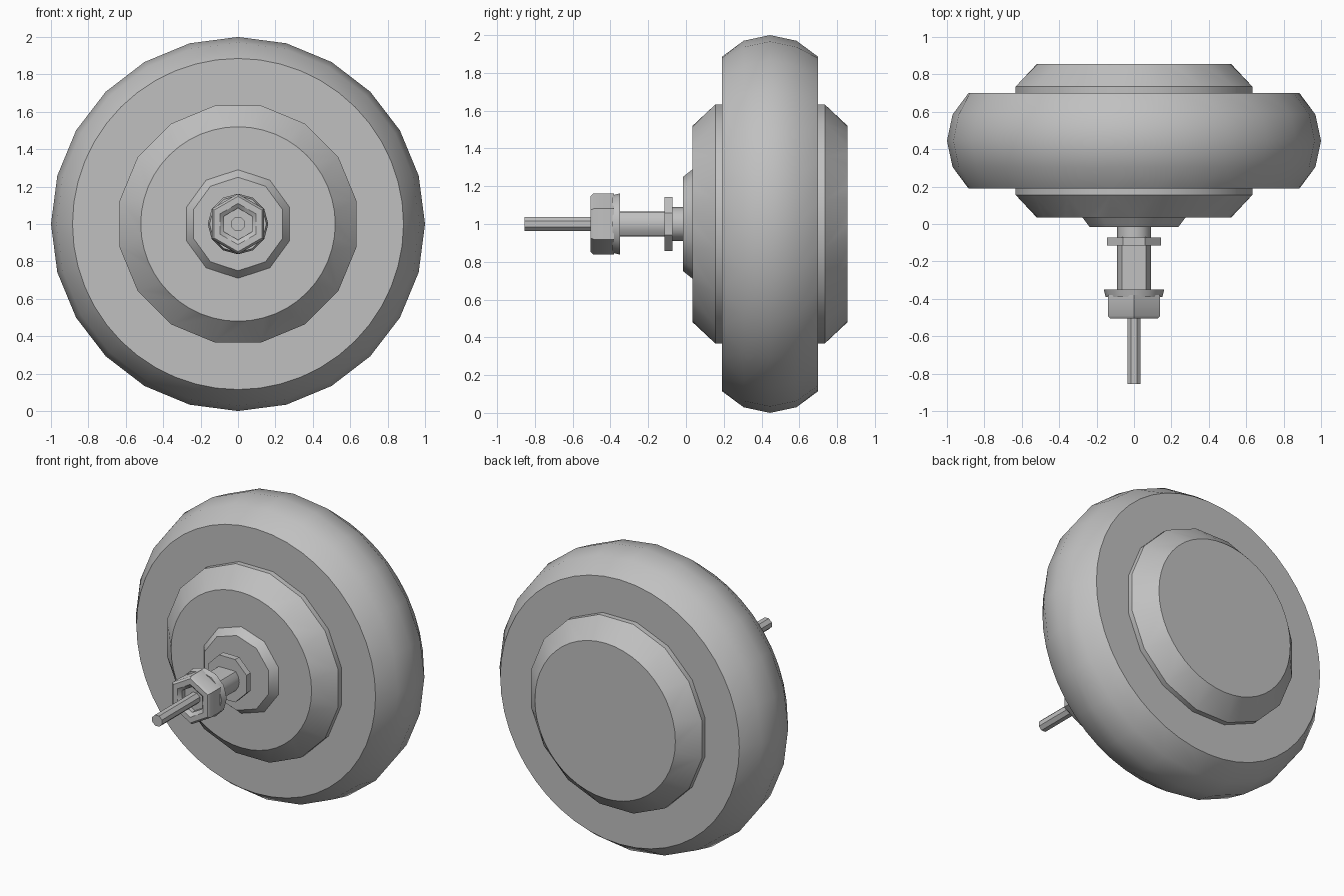
import bpy
import bmesh
from math import cos, sin, pi, radians

cube = bpy.data.objects.get("Cube")
if cube:
    bpy.data.objects.remove(cube)

grey = bpy.data.materials.new("plain grey")
grey.use_nodes = True
grey.diffuse_color = (0.53, 0.53, 0.53, 1)
grey.node_tree.nodes["Principled BSDF"].inputs["Base Color"].default_value = grey.diffuse_color

AXLE_HEIGHT = 1.0


def bridge(bm, a, b, off_a, off_b):
    """Join two rings, which may have different numbers of sides."""
    n, m = len(a), len(b)
    i = j = 0
    while i < n or j < m:
        next_a = (i + 1 + off_a) / n
        next_b = (j + 1 + off_b) / m
        a0, b0 = a[i % n], b[j % m]
        a1, b1 = a[(i + 1) % n], b[(j + 1) % m]
        if i < n and j < m and abs(next_a - next_b) < 1e-6:
            bm.faces.new((a0, a1, b1, b0))
            i, j = i + 1, j + 1
        elif j >= m or (i < n and next_a < next_b):
            bm.faces.new((a0, a1, b0))
            i += 1
        else:
            bm.faces.new((a0, b1, b0))
            j += 1


def turned(name, rings, sides=None, offset=0, flat=None):
    """Turn (y, radius[, sides, offset]) rings about the axle; flat limits the half height."""
    bm = bmesh.new()
    loops = []
    for ring in rings:
        y, r = ring[:2]
        n, off = ring[2:] if len(ring) > 2 else (sides, offset)
        loop = []
        for k in range(n):
            t = pi / 2 + 2 * pi * (k + off) / n
            z = r * sin(t)
            if flat:
                z = max(-flat, min(flat, z))
            loop.append(bm.verts.new((r * cos(t), y, AXLE_HEIGHT + z)))
        loops.append((loop, off))
    for (a, oa), (b, ob) in zip(loops, loops[1:]):
        bridge(bm, a, b, oa, ob)
    bm.faces.new(loops[0][0])
    bm.faces.new(loops[-1][0])
    bmesh.ops.recalc_face_normals(bm, faces=bm.faces)
    mesh = bpy.data.meshes.new(name)
    bm.to_mesh(mesh)
    bm.free()
    mesh.materials.append(grey)
    obj = bpy.data.objects.new(name, mesh)
    bpy.context.collection.objects.link(obj)
    bpy.ops.object.select_all(action='DESELECT')
    obj.select_set(True)
    bpy.context.view_layer.objects.active = obj
    bpy.ops.object.shade_smooth_by_angle(angle=radians(40))
    return obj


# Wheel: rounded tyre with flat walls, and the motor housing through it
turned("tyre", [(0.19, 0.885, 48, 0), (0.305, 0.97, 24, 0), (0.445, 1.0, 24, 0),
                (0.585, 0.97, 24, 0), (0.70, 0.885, 48, 0)])
turned("motor_housing", [(0.035, 0.52, 48, 0), (0.155, 0.645, 16, 0.5),
                         (0.735, 0.645, 16, 0.5), (0.855, 0.52, 48, 0)])
turned("axle_boss", [(-0.015, 0.25), (0.035, 0.29)], 10)

# Axle: round root, then a length with two flats
turned("axle_root", [(-0.085, 0.09), (0.0, 0.09)], 12)
turned("axle_shaft", [(-0.455, 0.09), (-0.07, 0.09)], 16, flat=0.065)
turned("washer", [(-0.115, 0.155), (-0.072, 0.155)], 8, 0.5)

# Flanged hex nut with an open bore, and the cable leaving the axle
turned("nut_flange", [(-0.39, 0.152), (-0.35, 0.162)], 12)
turned("hex_nut", [(-0.455, 0.085), (-0.485, 0.085), (-0.505, 0.11), (-0.505, 0.148),
                   (-0.49, 0.162), (-0.38, 0.162)], 6)
turned("cable", [(-0.855, 0.039), (-0.44, 0.039)], 8, 0.5)
